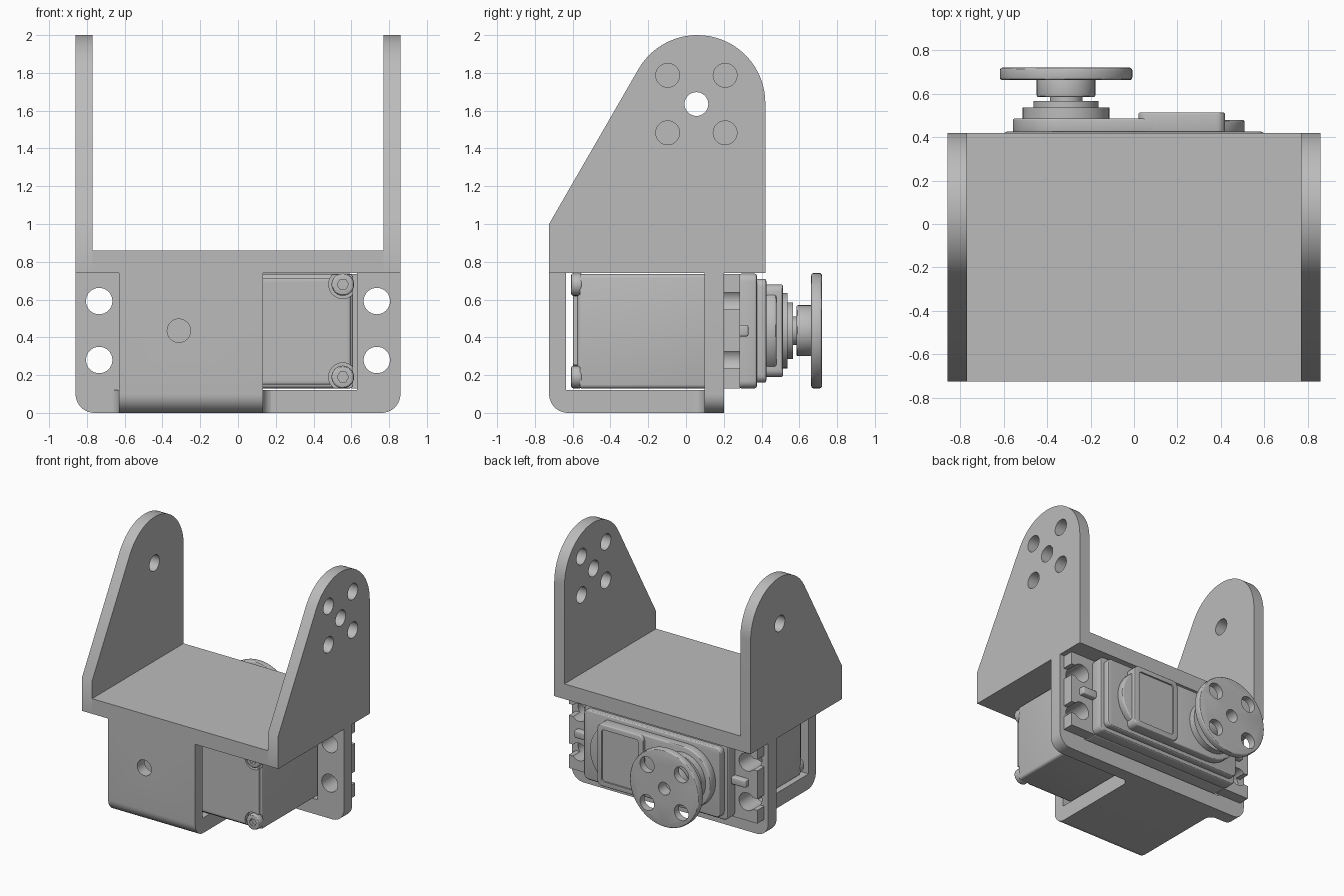
import bpy, bmesh
from math import cos, sin, radians
from mathutils import Vector

cube = bpy.data.objects.get("Cube")
if cube:
    bpy.data.objects.remove(cube, do_unlink=True)

GREY = (0.5, 0.5, 0.5, 1)
mat = bpy.data.materials.new("plain grey")
mat.use_nodes = True
mat.diffuse_color = GREY
mat.node_tree.nodes["Principled BSDF"].inputs["Base Color"].default_value = GREY


def arc(cu, cv, r, a0, a1, n=16):
    steps = [radians(a0 + (a1 - a0) * i / n) for i in range(n + 1)]
    return [(cu + r * cos(a), cv + r * sin(a)) for a in steps]


def place(axis, u, v, t):
    return {"x": (t, u, v), "y": (u, t, v), "z": (u, v, t)}[axis]


def apply(obj, mod):
    with bpy.context.temp_override(object=obj, active_object=obj):
        bpy.ops.object.modifier_apply(modifier=mod.name)


def prism(name, pts, axis, t0, t1, bevel=0.0, cuts=()):
    """Extrude an outline along an axis, subtract cutters, round the edges."""
    bm = bmesh.new()
    face = bm.faces.new([bm.verts.new(place(axis, u, v, t0)) for u, v in pts])
    new = bmesh.ops.extrude_face_region(bm, geom=[face])["geom"]
    moved = [g for g in new if isinstance(g, bmesh.types.BMVert)]
    bmesh.ops.translate(bm, verts=moved, vec=Vector(place(axis, 0, 0, t1 - t0)))
    bmesh.ops.recalc_face_normals(bm, faces=bm.faces)
    mesh = bpy.data.meshes.new(name)
    bm.to_mesh(mesh)
    bm.free()
    mesh.materials.append(mat)
    obj = bpy.data.objects.new(name, mesh)
    bpy.context.collection.objects.link(obj)
    if bevel:
        mod = obj.modifiers.new("round", "BEVEL")
        mod.width, mod.segments, mod.limit_method = bevel, 3, "ANGLE"
        mod.angle_limit = radians(40)
        apply(obj, mod)
    for cutter in cuts:
        mod = obj.modifiers.new("cut", "BOOLEAN")
        mod.operation, mod.solver, mod.object = "DIFFERENCE", "EXACT", cutter
        apply(obj, mod)
        bpy.data.objects.remove(cutter, do_unlink=True)
    bpy.ops.object.select_all(action="DESELECT")
    obj.select_set(True)
    bpy.context.view_layer.objects.active = obj
    bpy.ops.object.shade_smooth_by_angle(angle=radians(30))
    return obj


def rect(u0, u1, v0, v1):
    return [(u0, v0), (u1, v0), (u1, v1), (u0, v1)]


def round_rect(u0, u1, v0, v1, r):
    return (arc(u1 - r, v1 - r, r, 0, 90, 6) + arc(u0 + r, v1 - r, r, 90, 180, 6)
            + arc(u0 + r, v0 + r, r, 180, 270, 6) + arc(u1 - r, v0 + r, r, 270, 360, 6))


def disc(name, axis, u, v, r, t0, t1, bevel=0.0, cuts=(), n=40):
    return prism(name, arc(u, v, r, 0, 360, n)[:-1], axis, t0, t1, bevel, cuts)


def hole(axis, u, v, r, t0, t1, n=32):
    return disc("cutter", axis, u, v, r, t0, t1, n=n)


HZ, HX = 0.435, -0.313          # output shaft axis
HOLES_Z = (0.28, 0.592)         # mounting screw heights

# Upper fork: two tapered arms on a base plate
arm = [(-0.725, 0.74), (0.42, 0.74)] + arc(0.06, 1.64, 0.36, 0, 150, 32) + [(-0.725, 1.0)]
for side, name in ((1, "left_arm"), (-1, "right_arm")):
    lo, hi = sorted((side * 0.77, side * 0.86))
    cuts = [hole("x", 0.055, 1.635, 0.063, lo - 0.1, hi + 0.1)]
    if side > 0:
        cuts += [hole("x", 0.055 + a, 1.635 + b, 0.063, lo - 0.1, hi + 0.1)
                 for a in (-0.152, 0.152) for b in (-0.152, 0.152)]
    prism(name, arm, "x", lo, hi, cuts=cuts)
prism("fork_base", rect(-0.77, 0.77, -0.725, 0.42), "z", 0.74, 0.86)

# Lower bracket: front wall, floor and mounting frame
wall = ([(-0.635, 0.74), (-0.725, 0.74)] + arc(-0.625, 0.1, 0.1, 180, 270, 10)
        + [(0.1, 0), (0.1, 0.12), (-0.635, 0.12)])
prism("front_wall_and_floor", wall, "x", -0.63, 0.133,
      cuts=[hole("y", -0.313, 0.435, 0.062, -0.8, -0.55)])
for x, s, name in ((0.133, 1, "left_floor_fillet"), (-0.63, -1, "right_floor_fillet")):
    curve = [(x + s * (0.06 - u), 0.1 - v) for u, v in
             [(0.06 * cos(radians(a)), 0.06 * (1 - sin(radians(a)))) for a in range(0, 91, 10)]]
    prism(name, [(x, 0.1)] + curve, "z", 0, 0.12)
frame = ([(0.86, 0.74), (0.63, 0.74), (0.63, 0.12), (-0.63, 0.12), (-0.63, 0.74), (-0.86, 0.74)]
         + arc(-0.76, 0.1, 0.1, 180, 270, 10) + arc(0.76, 0.1, 0.1, 270, 360, 10))
prism("mounting_frame", frame, "y", 0.097, 0.2,
      cuts=[hole("y", x, z, 0.07, 0, 0.3) for x in (-0.735, 0.735) for z in HOLES_Z])

# Motor case with corner screws
corners = [(x, z) for x in (-0.555, 0.555) for z in (0.19, 0.68)]
prism("motor_case", rect(-0.61, 0.61, 0.13, 0.735), "y", -0.575, 0.29, 0.02,
      cuts=[hole("y", x, z, 0.075, -0.7, -0.56) for x, z in corners])
prism("motor_end_cap", rect(-0.595, 0.595, 0.15, 0.715), "y", -0.598, -0.56, 0.012,
      cuts=[hole("y", x, z, 0.075, -0.7, -0.5) for x, z in corners])
for x, z in corners:
    disc("case_screw", "y", x, z, 0.06, -0.608, -0.55, 0.012,
         cuts=[hole("y", x, z, 0.03, -0.7, -0.58, n=6)], n=24)

# Slotted mounting ears and their ribs
for s, name in ((1, "left"), (-1, "right")):
    lo, hi = sorted((s * 0.6, s * 0.825))
    cuts = [hole("y", s * 0.735, z, 0.07, 0.1, 0.4) for z in HOLES_Z]
    a, b = sorted((s * 0.75, s * 0.9))
    cuts += [prism("cutter", rect(a, b, z - 0.045, z + 0.045), "y", 0.1, 0.4) for z in HOLES_Z]
    prism(name + "_ear", rect(lo, hi, 0.13, 0.735), "y", 0.2, 0.287, cuts=cuts)
    a, b = sorted((s * 0.6, s * 0.75))
    prism(name + "_ear_rib", rect(a, b, 0.405, 0.465), "y", 0.25, 0.33, 0.01)

# Gear housing
prism("gear_case", round_rect(-0.63, 0.63, 0.13, 0.737, 0.04), "y", 0.28, 0.375, 0.012)
prism("gear_cover", round_rect(-0.6, 0.6, 0.16, 0.71, 0.04), "y", 0.37, 0.425, 0.012)
prism("shaft_boss", arc(HX, HZ, 0.245, 90, 270, 24) + [(0.1, 0.19), (0.1, 0.68)],
      "y", 0.42, 0.487, 0.01)
disc("round_boss", "y", 0.265, HZ, 0.245, 0.42, 0.48, 0.012, n=48)
prism("raised_pad", round_rect(0.02, 0.42, 0.19, 0.68, 0.04), "y", 0.42, 0.513, 0.008,
      cuts=[prism("cutter", round_rect(0.06, 0.38, 0.23, 0.64, 0.02), "y", 0.5, 0.6)])

# Stepped output shaft and round horn
for name, r, y0, y1 in (("bearing_collar", 0.2, 0.48, 0.537),
                        ("bearing_ring", 0.15, 0.53, 0.567),
                        ("output_shaft", 0.075, 0.56, 0.6)):
    disc(name, "y", HX, HZ, r, y0, y1)
disc("horn_hub", "y", HX, HZ, 0.135, 0.585, 0.67, 0.008,
     cuts=[hole("y", HX, HZ, 0.05, 0.63, 0.8)])
disc("horn_disc", "y", HX, HZ, 0.305, 0.663, 0.72, 0.012, n=56,
     cuts=[hole("y", HX, HZ, 0.05, 0.6, 0.8)]
     + [hole("y", HX + a, HZ + b, 0.062, 0.6, 0.8) for a in (-0.15, 0.15) for b in (-0.15, 0.15)])
